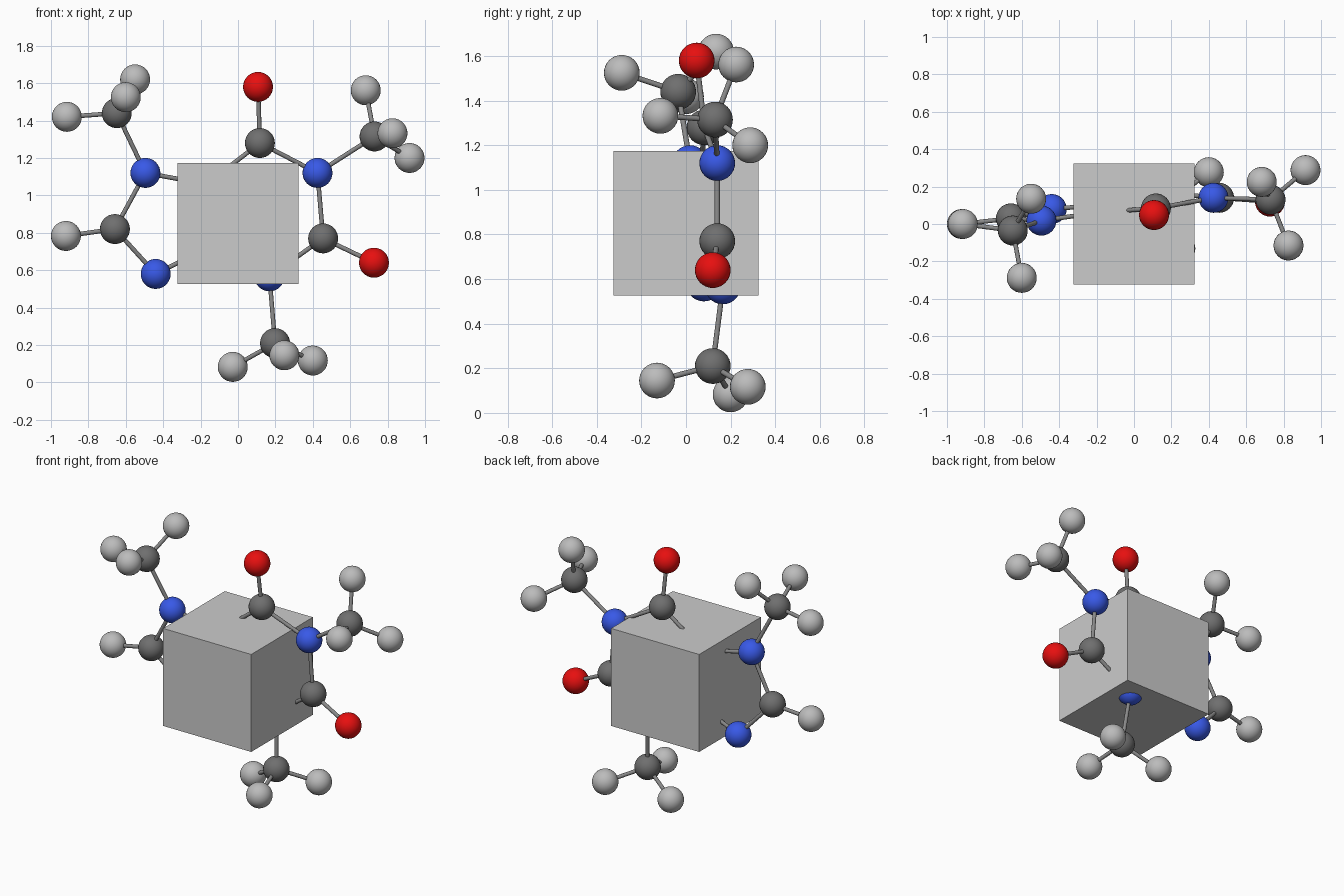
import bpy
from mathutils import Vector

if "Cube" in bpy.data.objects:
    bpy.data.objects.remove(bpy.data.objects["Cube"])

ATOM_R = 0.08
BOND_R = 0.012


def material(name, rgb):
    m = bpy.data.materials.new(name)
    m.diffuse_color = (*rgb, 1)
    m.use_nodes = True
    m.node_tree.nodes["Principled BSDF"].inputs["Base Color"].default_value = m.diffuse_color
    return m


mats = {
    "carbon": material("carbon_grey", (0.16, 0.16, 0.16)),
    "hydrogen": material("hydrogen_grey", (0.5, 0.5, 0.5)),
    "nitrogen": material("nitrogen_blue", (0.04, 0.1, 0.8)),
    "oxygen": material("oxygen_red", (0.8, 0.005, 0.005)),
    "bond": material("bond_grey", (0.25, 0.25, 0.25)),
}

# Atom centres: ring atoms, oxygens and three methyl groups
atoms = {
    "carbon_top": (0.117, 0.083, 1.28),
    "nitrogen_right": (0.425, 0.14, 1.12),
    "carbon_right": (0.455, 0.14, 0.77),
    "nitrogen_bottom": (0.168, 0.165, 0.567),
    "carbon_inner_low": (-0.14, 0.105, 0.73),
    "carbon_inner_high": (-0.168, 0.065, 1.06),
    "nitrogen_left_low": (-0.44, 0.08, 0.58),
    "carbon_left": (-0.658, 0.03, 0.82),
    "nitrogen_left_high": (-0.495, 0.018, 1.12),
    "oxygen_top": (0.107, 0.048, 1.58),
    "oxygen_right": (0.727, 0.12, 0.64),
    "hydrogen_left": (-0.92, 0.0, 0.783),
    "carbon_methyl_right": (0.73, 0.13, 1.315),
    "hydrogen_right_1": (0.683, 0.225, 1.562),
    "hydrogen_right_2": (0.917, 0.288, 1.2),
    "hydrogen_right_3": (0.826, -0.115, 1.332),
    "carbon_methyl_bottom": (0.198, 0.12, 0.21),
    "hydrogen_bottom_1": (-0.028, 0.2, 0.083),
    "hydrogen_bottom_2": (0.248, -0.13, 0.145),
    "hydrogen_bottom_3": (0.4, 0.277, 0.117),
    "carbon_methyl_left": (-0.648, -0.035, 1.44),
    "hydrogen_upper_1": (-0.915, 0.0, 1.42),
    "hydrogen_upper_2": (-0.55, 0.135, 1.62),
    "hydrogen_upper_3": (-0.6, -0.288, 1.525),
}

# Bond chains: consecutive names are joined
names = list(atoms)
bonds = [(names[i], names[(i + 1) % 6]) for i in range(6)]
bonds += [
    ("carbon_inner_low", "nitrogen_left_low"),
    ("nitrogen_left_low", "carbon_left"),
    ("carbon_left", "nitrogen_left_high"),
    ("nitrogen_left_high", "carbon_inner_high"),
    ("carbon_top", "oxygen_top"),
    ("carbon_right", "oxygen_right"),
    ("carbon_left", "hydrogen_left"),
]
for methyl, nitrogen, group in (
    ("right", "nitrogen_right", "right"),
    ("bottom", "nitrogen_bottom", "bottom"),
    ("left", "nitrogen_left_high", "upper"),
):
    hub = f"carbon_methyl_{methyl}"
    bonds.append((nitrogen, hub))
    bonds += [(hub, f"hydrogen_{group}_{k}") for k in (1, 2, 3)]

# Atom spheres
for name, pos in atoms.items():
    bpy.ops.mesh.primitive_uv_sphere_add(segments=32, ring_count=16,
                                         radius=ATOM_R, location=pos)
    ob = bpy.context.object
    ob.name = name
    ob.data.materials.append(mats[name.split("_")[0]])
    bpy.ops.object.shade_smooth()

# Bond rods
for a, b in bonds:
    p, q = Vector(atoms[a]), Vector(atoms[b])
    d = q - p
    bpy.ops.mesh.primitive_cylinder_add(
        vertices=16, radius=BOND_R, depth=d.length, location=(p + q) / 2,
        rotation=d.to_track_quat("Z", "Y").to_euler())
    ob = bpy.context.object
    ob.name = f"bond_{a}_to_{b}"
    ob.data.materials.append(mats["bond"])
    bpy.ops.object.shade_smooth_by_angle()

# Central block
bpy.ops.mesh.primitive_cube_add(size=0.648, location=(0, 0, 0.85))
bpy.context.object.name = "central_block"
